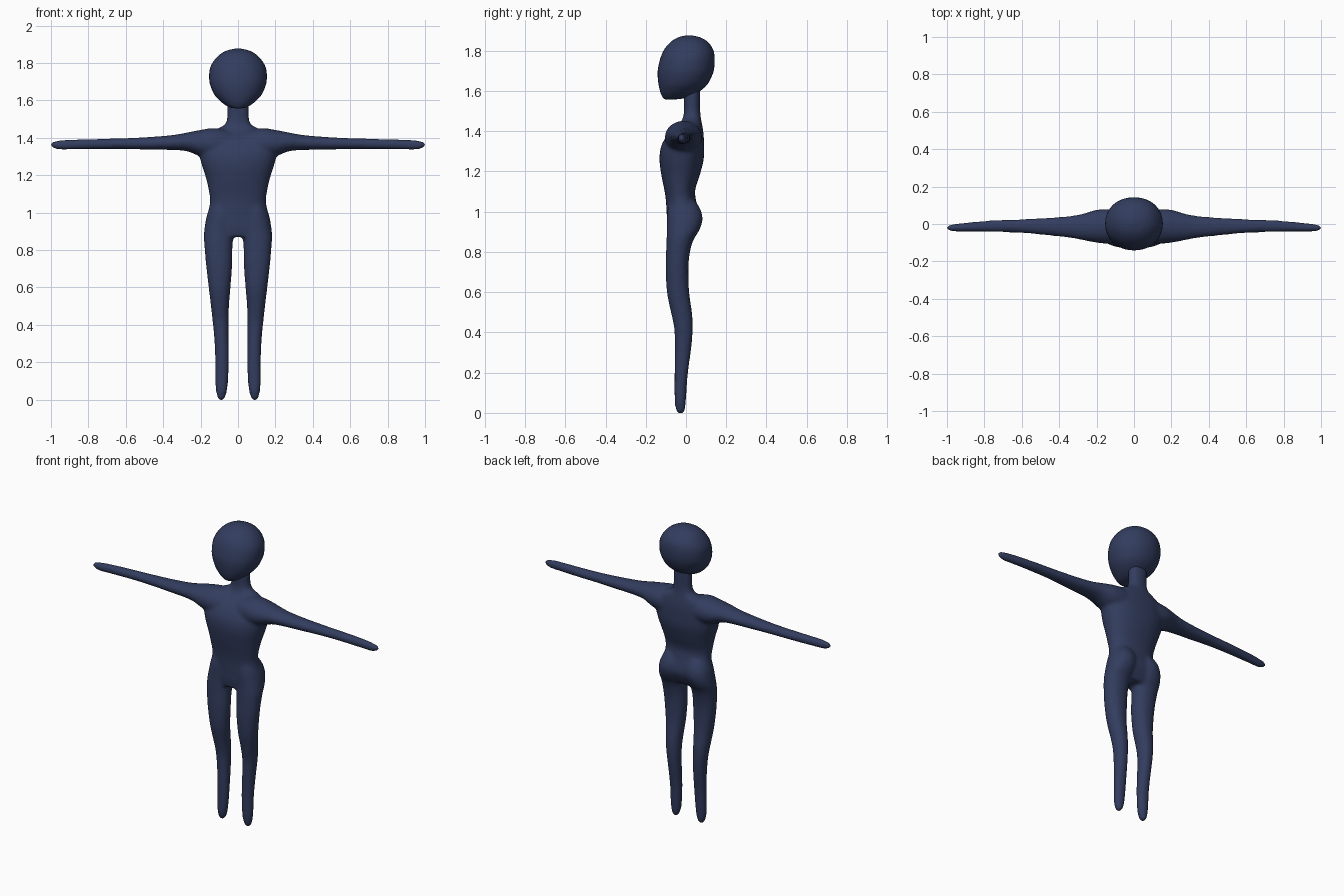
import bpy, bmesh
from math import cos, sin, pi, copysign

navy = bpy.data.materials.new("navy")
navy.diffuse_color = (0.032, 0.046, 0.112, 1)


def spline(rows, steps):
    """Smoothly interpolate section rows (Catmull-Rom)."""
    out = []
    for i in range(len(rows) - 1):
        p0, p1 = rows[max(i - 1, 0)], rows[i]
        p2, p3 = rows[i + 1], rows[min(i + 2, len(rows) - 1)]
        for k in range(steps):
            t = k / steps
            out.append([0.5 * (2 * b + (c - a) * t + (2 * a - 5 * b + 4 * c - d) * t * t
                               + (3 * b - a - 3 * c + d) * t ** 3)
                        for a, b, c, d in zip(p0, p1, p2, p3)])
    return out + [list(rows[-1])]


def loft(bm, rows, place, power=2.0, steps=4, n=40):
    """Skin rounded sections (t, u_min, u_max, v_min, v_max); place maps t, u, v to xyz."""
    rings = []
    for t, u0, u1, v0, v1 in spline(rows, steps):
        ring = []
        for k in range(n):
            c, s = cos(2 * pi * k / n), sin(2 * pi * k / n)
            u = (u0 + u1) / 2 + (u1 - u0) / 2 * copysign(abs(c) ** (2 / power), c)
            v = (v0 + v1) / 2 + (v1 - v0) / 2 * copysign(abs(s) ** (2 / power), s)
            ring.append(bm.verts.new(place(t, u, v)))
        rings.append(ring)
    for a, b in zip(rings, rings[1:]):
        for k in range(n):
            j = (k + 1) % n
            bm.faces.new((a[k], a[j], b[j], b[k]))
    bm.faces.new(rings[0][::-1])
    bm.faces.new(rings[-1])


def finish(bm, name):
    bmesh.ops.recalc_face_normals(bm, faces=bm.faces)
    for f in bm.faces:
        f.smooth = True
    mesh = bpy.data.meshes.new(name)
    bm.to_mesh(mesh)
    bm.free()
    obj = bpy.data.objects.new(name, mesh)
    bpy.context.collection.objects.link(obj)
    mesh.materials.append(navy)
    return obj


def sym(rows):
    return [(z, -w, w, f, b) for z, w, f, b in rows]


# torso and neck: z, half width, front y, back y
torso = sym([
    (0.87, .165, -.085, .03), (0.92, .176, -.093, .058), (0.97, .168, -.095, .07),
    (1.055, .15, -.10, .05), (1.11, .155, -.108, .046), (1.18, .17, -.122, .068),
    (1.26, .195, -.132, .088), (1.33, .21, -.122, .09), (1.39, .20, -.085, .087),
    (1.435, .14, -.035, .08), (1.465, .078, -.016, .074), (1.50, .059, -.010, .071),
    (1.56, .058, -.010, .07), (1.66, .056, -.008, .07)])

# leg: z, inner x, outer x, front y, back y
leg = [
    (-.003, .077, .103, -.042, -.012), (0.025, .064, .114, -.053, -.003),
    (0.08, .054, .121, -.057, .001), (0.2, .049, .122, -.057, .01),
    (0.325, .05, .127, -.056, .027), (0.42, .05, .136, -.059, .034),
    (0.5, .048, .145, -.075, .03), (0.6, .04, .157, -.095, .016),
    (0.72, .031, .171, -.101, .012), (0.80, .03, .178, -.099, .02),
    (0.86, .026, .182, -.097, .037), (0.90, .02, .181, -.095, .062),
    (0.95, .008, .174, -.095, .081), (1.0, .01, .162, -.093, .077),
    (1.05, .02, .14, -.085, .05)]

# arm: x, front y, back y, bottom z, top z
arm = [
    (.05, -.09, .075, 1.28, 1.44), (.13, -.105, .08, 1.285, 1.452),
    (.20, -.10, .076, 1.30, 1.442), (.27, -.087, .056, 1.327, 1.429),
    (.34, -.074, .043, 1.334, 1.416), (.45, -.062, .034, 1.336, 1.406),
    (.60, -.048, .026, 1.339, 1.398), (.75, -.043, .02, 1.339, 1.394),
    (.88, -.041, .009, 1.337, 1.391), (.95, -.041, .001, 1.336, 1.387),
    (.985, -.036, -.004, 1.343, 1.381), (1.003, -.027, -.013, 1.354, 1.371)]

bm = bmesh.new()
loft(bm, torso, lambda z, x, y: (x, y, z), power=2.25)
for side in (1, -1):
    loft(bm, leg, lambda z, x, y: (side * x, y, z), power=2.15)
    loft(bm, arm, lambda x, y, z: (side * x, y, z))
body = finish(bm, "body")

# fuse limbs and torso into one soft skin
fuse = body.modifiers.new("fuse", 'REMESH')
fuse.mode = 'VOXEL'
fuse.voxel_size = 0.009
fuse.use_smooth_shade = True
soften = body.modifiers.new("soften", 'SMOOTH')
soften.factor = 0.5
soften.iterations = 10

# head: z, half width, front y, back y
head = sym([
    (1.557, .012, -.098, -.075), (1.564, .048, -.112, -.01), (1.59, .088, -.126, .055),
    (1.63, .126, -.136, .104), (1.68, .148, -.141, .131), (1.72, .154, -.138, .141),
    (1.77, .150, -.125, .142), (1.81, .130, -.106, .133), (1.845, .098, -.075, .107),
    (1.867, .058, -.038, .07), (1.877, .012, .004, .026)])
bm = bmesh.new()
loft(bm, head, lambda z, x, y: (x, y, z), power=2.1)
finish(bm, "head")
